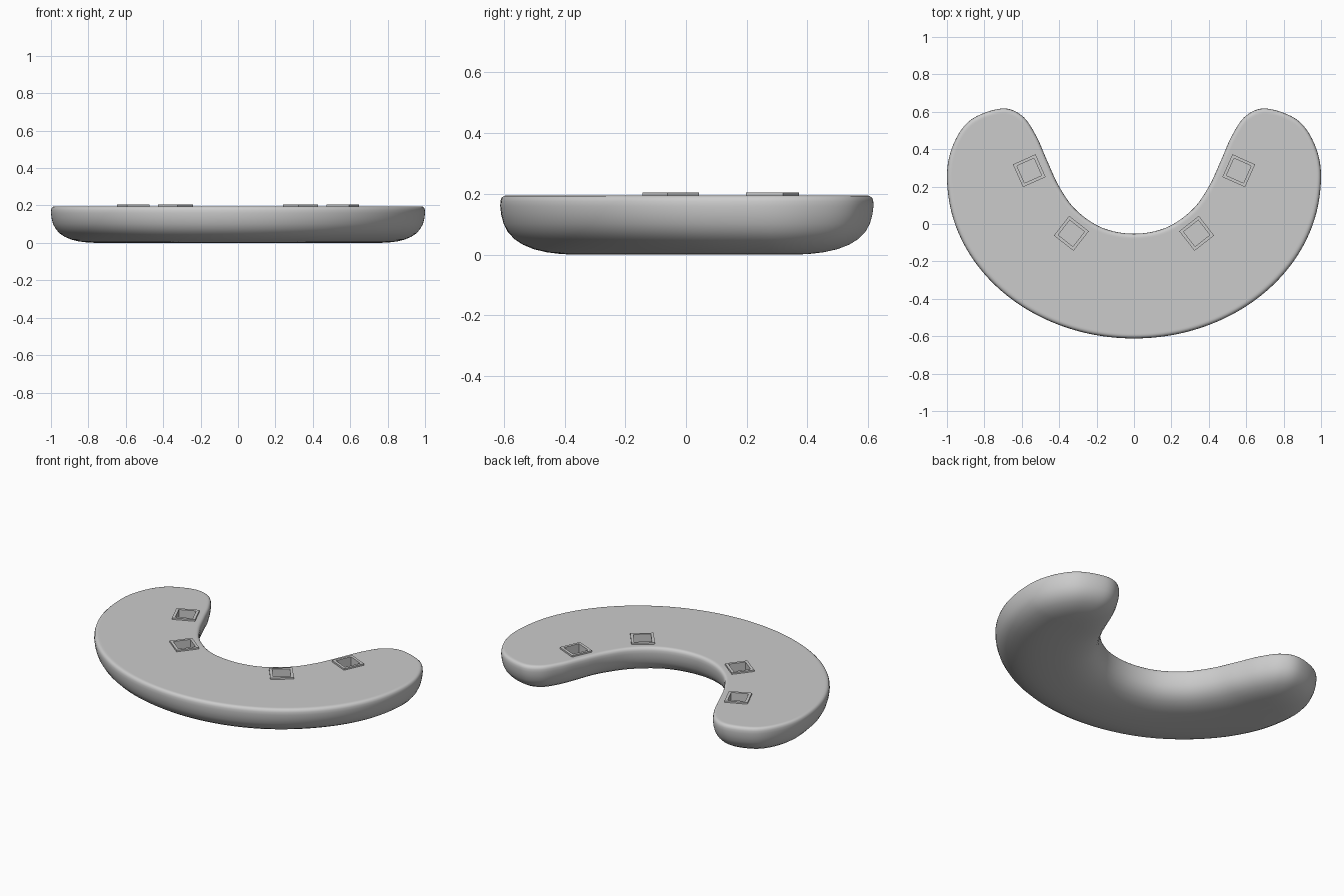
import bpy, bmesh, math
from mathutils import Vector
from mathutils.geometry import intersect_point_line

if "Cube" in bpy.data.objects:
    bpy.data.objects.remove(bpy.data.objects["Cube"])

TOP, RIM = 0.195, 0.205


def spline(pts, closed, n=8):
    """Catmull-Rom curve through 2D points."""
    out, c = [], len(pts)
    for i in range(c if closed else c - 1):
        q = [Vector(pts[(i + k) % c] if closed else pts[min(max(i + k, 0), c - 1)])
             for k in (-1, 0, 1, 2)]
        for s in range(n):
            t = s / n
            out.append(0.5 * (2 * q[1] + (q[2] - q[0]) * t
                              + (2 * q[0] - 5 * q[1] + 4 * q[2] - q[3]) * t * t
                              + (3 * q[1] - q[0] - 3 * q[2] + q[3]) * t ** 3))
    return out if closed else out + [Vector(pts[-1])]


def nearest(p, line):
    best = None
    for a, b in zip(line, line[1:]):
        q, t = intersect_point_line(p, a, b)
        q = a.lerp(b, min(max(t, 0), 1)).to_2d()
        if best is None or (q - p).length < (best - p).length:
            best = q
    return best


def make_object(name, bm):
    bmesh.ops.recalc_face_normals(bm, faces=bm.faces)
    me = bpy.data.meshes.new(name)
    bm.to_mesh(me)
    bm.free()
    ob = bpy.data.objects.new(name, me)
    bpy.context.collection.objects.link(ob)
    return ob


# Crescent outline: right half counter-clockwise, then mirrored
outer = [(1 * math.sin(math.radians(a)), 0.25 - 0.862 * math.cos(math.radians(a)))
         for a in range(0, 91, 15)]
half = outer + [(0.968, 0.42), (0.875, 0.555), (0.71, 0.617), (0.60, 0.58), (0.525, 0.475),
                (0.465, 0.34), (0.40, 0.20), (0.31, 0.075), (0.17, -0.02), (0, -0.052)]
outline = spline(half + [(-x, y) for x, y in half[-2:0:-1]], True)
arm = [(0.3, -0.27), (0.53, -0.08), (0.68, 0.13), (0.73, 0.32)]
spine = spline([(-x, y) for x, y in arm[::-1]] + [(0, -0.335)] + arm, False)
centres = [nearest(p, spine) for p in outline]

# Body: section rings (fraction inward to spine, height), bottom to top
section = [(0.92, 0.0), (0.72, 0.002), (0.55, 0.008), (0.40, 0.018), (0.27, 0.033),
           (0.17, 0.051), (0.09, 0.075), (0.04, 0.102), (0.012, 0.132), (0.0, 0.160),
           (0.003, 0.176), (0.015, 0.187), (0.04, 0.193), (0.07, TOP), (0.10, TOP)]
bm = bmesh.new()
rings = [[bm.verts.new((*p.lerp(c, t), z)) for p, c in zip(outline, centres)]
         for t, z in section]
n = len(outline)
for a, b in zip(rings, rings[1:]):
    for i in range(n):
        j = (i + 1) % n
        bm.faces.new((a[i], a[j], b[j], b[i]))
bm.faces.new(rings[0][::-1])
bm.faces.new(rings[-1])
body = make_object("crescent_body", bm)

# Square sockets: raised frame plus matching recess
HOLE, FRAME = 0.05, 0.0665


def square(bm, h, z, x, y, ang):
    c, s = math.cos(ang), math.sin(ang)
    return [bm.verts.new((x + c * u * h - s * v * h, y + s * u * h + c * v * h, z))
            for u, v in ((-1, -1), (1, -1), (1, 1), (-1, 1))]


def strip(bm, loops):
    for a, b in zip(loops, loops[1:]):
        for i in range(4):
            j = (i + 1) % 4
            bm.faces.new((a[i], a[j], b[j], b[i]))


spots = [(sx * x, y, sx * math.radians(a))
         for x, y, a in ((0.56, 0.285, -24), (0.335, -0.05, 38)) for sx in (-1, 1)]
cut = bmesh.new()
for k, spot in enumerate(spots):
    loops = [square(cut, HOLE, z, *spot) for z in (0.13, 0.25)]
    strip(cut, loops)
    cut.faces.new(loops[0][::-1])
    cut.faces.new(loops[1])
    fr = bmesh.new()
    ring = [square(fr, h, z, *spot) for h, z in
            ((HOLE, TOP - 0.005), (HOLE, RIM), (FRAME, RIM), (FRAME, TOP - 0.005))]
    strip(fr, ring + ring[:1])
    make_object("socket_frame_%d" % (k + 1), fr)
cutter = make_object("socket_cutter", cut)
cutter.hide_render = True

bpy.context.view_layer.objects.active = body
body.select_set(True)
mod = body.modifiers.new("sockets", 'BOOLEAN')
mod.operation, mod.solver, mod.object = 'DIFFERENCE', 'EXACT', cutter
bpy.ops.object.modifier_apply(modifier=mod.name)
bpy.data.objects.remove(cutter)
bpy.ops.object.shade_smooth_by_angle(angle=math.radians(35))
